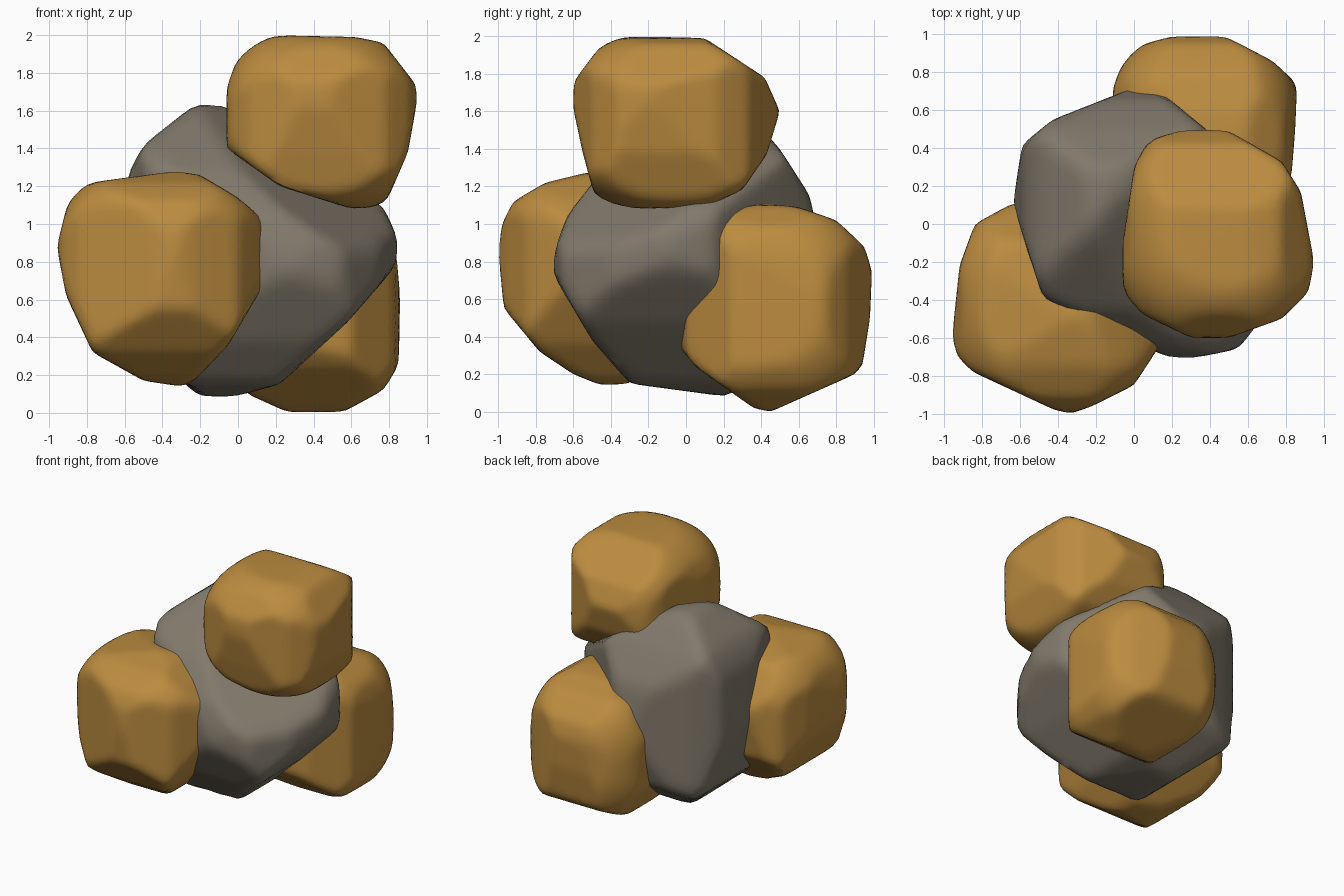
import bpy, bmesh, math
from mathutils import Vector
from mathutils.geometry import convex_hull_2d

if "Cube" in bpy.data.objects:
    bpy.data.objects.remove(bpy.data.objects["Cube"])


def material(name, rgb):
    m = bpy.data.materials.new(name)
    m.diffuse_color = (*rgb, 1)
    m.use_nodes = True
    m.node_tree.nodes["Principled BSDF"].inputs["Base Color"].default_value = m.diffuse_color
    return m


GOLD = material("gold ochre", (0.50, 0.26, 0.05))
GREY = material("stone grey", (0.22, 0.19, 0.145))


def outline_planes(points, axes):
    """Limiting planes along the sides of an outline lying in two axes."""
    pts = [Vector(p) for p in points]
    pts = [pts[i] for i in convex_hull_2d(pts)]
    mid = sum(pts, Vector((0, 0))) / len(pts)
    for a, b in zip(pts, pts[1:] + pts[:1]):
        n2 = Vector((b.y - a.y, a.x - b.x)).normalized()
        if n2.dot(a - mid) < 0:
            n2 = -n2
        co, no = Vector((0, 0, 0)), Vector((0, 0, 0))
        for k, ax in enumerate(axes):
            co[ax], no[ax] = a[k], n2[k]
        yield co, no


def stone(name, mat, front, side, top, facets=(), power=2.5, grow=1.06):
    """Rounded blob chiselled down to its three outlines plus extra facets."""
    xs, ys = [p[0] for p in front], [p[0] for p in side]
    zs = [p[1] for p in front]
    lo = Vector((min(xs), min(ys), min(zs)))
    hi = Vector((max(xs), max(ys), max(zs)))
    mid, rad = (lo + hi) / 2, (hi - lo) / 2 * grow
    planes = [*outline_planes(front, (0, 2)), *outline_planes(side, (1, 2)),
              *outline_planes(top, (0, 1))]
    planes += [(Vector(c), Vector(n).normalized()) for c, n in facets]
    bm = bmesh.new()
    bmesh.ops.create_icosphere(bm, subdivisions=5, radius=1)
    for v in bm.verts:
        u = v.co.normalized()
        u = Vector([u[i] * rad[i] for i in range(3)])
        r = sum(abs(u[i] / rad[i]) ** power for i in range(3)) ** (-1 / power)
        for co, no in planes:
            d = u.dot(no)
            if d > 1e-6:
                r = min(r, (co - mid).dot(no) / d)
        v.co = mid + u * r
    # soften the chiselled edges a little
    bmesh.ops.smooth_vert(bm, verts=bm.verts[:], factor=0.5,
                          use_axis_x=True, use_axis_y=True, use_axis_z=True)
    me = bpy.data.meshes.new(name)
    bm.to_mesh(me)
    bm.free()
    me.materials.append(mat)
    ob = bpy.data.objects.new(name, me)
    bpy.context.collection.objects.link(ob)
    bpy.ops.object.select_all(action='DESELECT')
    ob.select_set(True)
    bpy.context.view_layer.objects.active = ob
    bpy.ops.object.shade_smooth_by_angle(angle=math.radians(40))


# grey stone in the middle
stone("core_stone", GREY,
      front=[(-.64, .85), (-.58, 1.27), (-.5, 1.42), (-.22, 1.64), (-.08, 1.64), (.77, 1.09),
             (.85, .92), (.84, .78), (.58, .48), (.22, .15), (-.08, .07), (-.2, .08), (-.5, .35)],
      side=[(-.72, .75), (-.68, .92), (-.63, 1.05), (-.45, 1.28), (0, 1.64), (.3, 1.62), (.5, 1.4),
            (.66, 1.15), (.73, .8), (.6, .35), (.22, .08), (-.3, .15), (-.5, .38)],
      top=[(-.64, .1), (-.59, .42), (-.43, .55), (0, .72), (.1, .73), (.38, .5), (.8, .15),
           (.85, -.1), (.75, -.4), (.55, -.66), (.3, -.71), (.17, -.7), (-.06, -.58), (-.48, -.39)],
      facets=[((.2, -.4, 1.2), (.45, -.4, .8))], power=2.8, grow=1.1)

# gold stone on top
stone("upper_stone", GOLD,
      front=[(-.06, 1.4), (-.06, 1.72), (.02, 1.95), (.15, 2), (.62, 1.99), (.77, 1.96),
             (.94, 1.74), (.95, 1.66), (.9, 1.38), (.77, 1.08), (.6, 1.08), (.22, 1.2), (.1, 1.29)],
      side=[(-.61, 1.66), (-.59, 1.77), (-.44, 1.97), (-.3, 2), (.1, 1.99), (.42, 1.78),
            (.5, 1.6), (.43, 1.37), (.3, 1.18), (.1, 1.09), (-.3, 1.08), (-.48, 1.12), (-.55, 1.38)],
      top=[(-.06, -.36), (-.06, -.1), (0, .3), (.07, .44), (.3, .51), (.5, .49), (.78, .33),
           (.88, .17), (.95, -.2), (.92, -.36), (.78, -.5), (.5, -.6), (.3, -.6), (.05, -.48)])

# gold stone at the front left
stone("front_stone", GOLD,
      front=[(-.96, .88), (-.89, 1.16), (-.78, 1.22), (-.33, 1.28), (-.2, 1.26), (0, 1.14),
             (.14, 1.02), (.15, .7), (-.05, .36), (-.23, .17), (-.3, .14), (-.5, .17),
             (-.77, .32), (-.91, .62)],
      side=[(-1, .85), (-.98, 1), (-.92, 1.12), (-.75, 1.22), (-.5, 1.28), (-.1, 1.2), (.12, .9),
            (.05, .5), (-.3, .15), (-.45, .14), (-.6, .2), (-.78, .32), (-.97, .55)],
      top=[(-.96, -.6), (-.93, -.7), (-.85, -.78), (-.42, -.98), (-.33, -1), (-.22, -.96),
           (0, -.85), (.15, -.62), (.1, -.2), (-.2, .1), (-.64, .11), (-.84, 0), (-.92, -.22)])

# gold stone at the back right
stone("back_stone", GOLD,
      front=[(.84, .82), (.86, .6), (.85, .25), (.77, .12), (.55, 0), (.27, 0), (.05, .1),
             (-.1, .35), (-.12, .75), (0, 1), (.3, 1.11), (.6, 1.1), (.8, .97)],
      side=[(-.08, .4), (.05, .24), (.36, .02), (.45, 0), (.9, .2), (.94, .25), (.98, .5),
            (.99, .75), (.95, .88), (.8, 1.02), (.6, 1.09), (.4, 1.11), (.25, 1.08), (0, .9)],
      top=[(-.11, .72), (-.07, .83), (.02, .94), (.2, .99), (.4, 1), (.5, .98), (.73, .86),
           (.86, .74), (.85, .5), (.83, .25), (.6, 0), (.2, -.06), (-.05, .2), (-.12, .5)])
